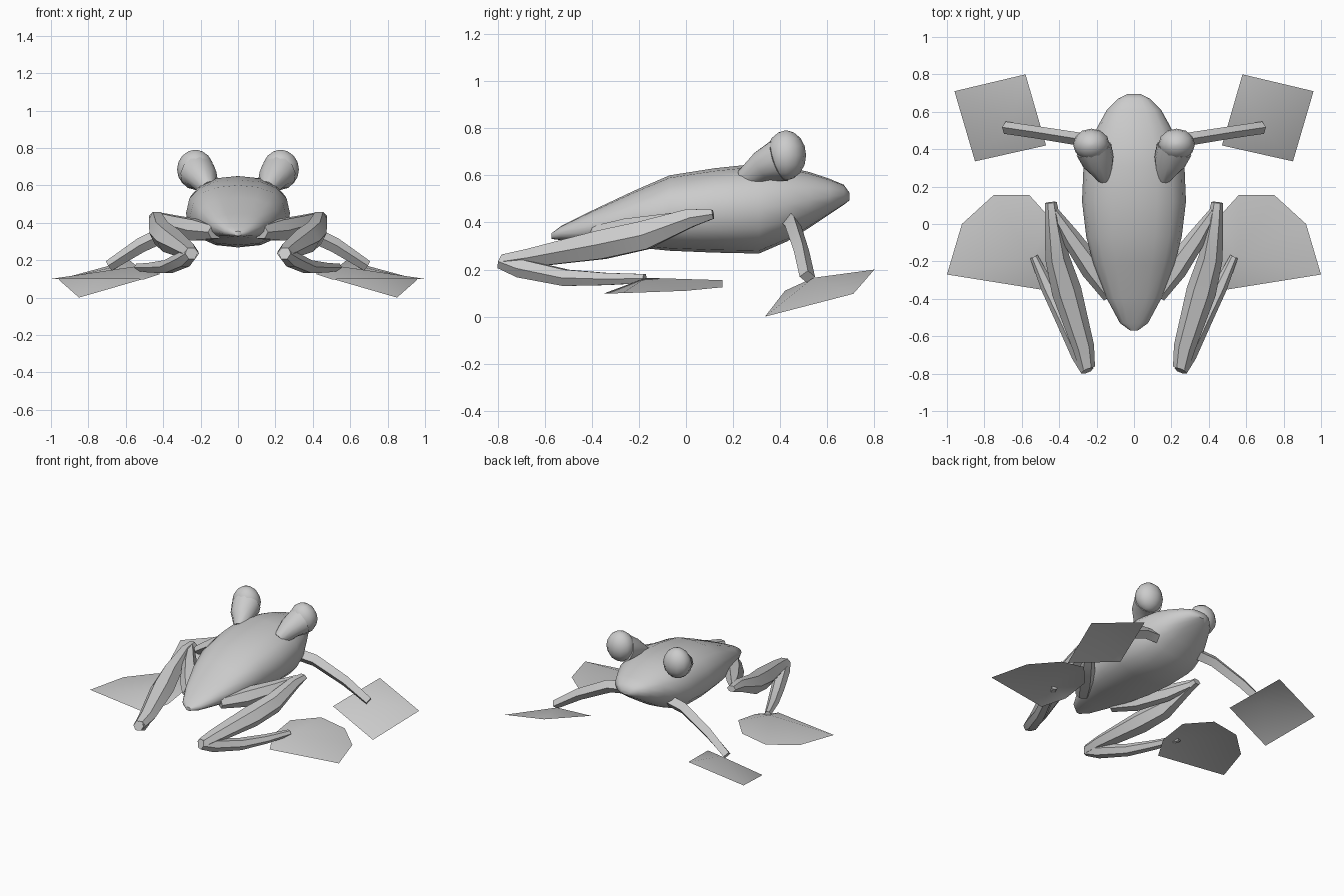
import bpy, math
from mathutils import Vector


def make(name, verts, faces, mirror=True, angle=40):
    me = bpy.data.meshes.new(name)
    me.from_pydata([tuple(v) for v in verts], [], faces)
    ob = bpy.data.objects.new(name, me)
    bpy.context.collection.objects.link(ob)
    if mirror:
        m = ob.modifiers.new("mirror", 'MIRROR')
        m.use_mirror_merge = False
    bpy.ops.object.select_all(action='DESELECT')
    ob.select_set(True)
    bpy.context.view_layer.objects.active = ob
    bpy.ops.object.shade_smooth_by_angle(angle=math.radians(angle))
    return ob


def skin(rings):
    n = len(rings[0])
    verts = [v for r in rings for v in r]
    faces = [(i * n + j, i * n + (j + 1) % n, (i + 1) * n + (j + 1) % n, (i + 1) * n + j)
             for i in range(len(rings) - 1) for j in range(n)]
    faces += [tuple(reversed(range(n))), tuple(range(len(verts) - n, len(verts)))]
    return verts, faces


def limb(name, path, sides=6):
    """Tube through (x, y, z, half width, half height) stations."""
    pts = [Vector(p[:3]) for p in path]
    rings = []
    for i, p in enumerate(path):
        t = (pts[min(i + 1, len(pts) - 1)] - pts[max(i - 1, 0)]).normalized()
        s = t.cross(Vector((0, 0, 1))).normalized()
        u = s.cross(t)
        rings.append([pts[i] + s * p[3] * math.cos(a) + u * p[4] * math.sin(a)
                      for a in (math.tau * k / sides for k in range(sides))])
    return make(name, *skin(rings))


def web(name, outline, peak):
    """Thin webbed foot: a fan of faces round a raised point."""
    n = len(outline)
    return make(name, outline + [peak], [(i, (i + 1) % n, n) for i in range(n)])


# body and head: y, half width, top z, bottom z
stations = [(-0.57, 0.02, 0.355, 0.33), (-0.53, 0.075, 0.385, 0.325), (-0.40, 0.145, 0.45, 0.315),
            (-0.22, 0.215, 0.535, 0.295), (-0.07, 0.255, 0.60, 0.28), (0.12, 0.278, 0.63, 0.272),
            (0.31, 0.27, 0.65, 0.268), (0.43, 0.24, 0.635, 0.32), (0.52, 0.195, 0.615, 0.375),
            (0.61, 0.145, 0.585, 0.435), (0.67, 0.085, 0.56, 0.475), (0.695, 0.035, 0.525, 0.495)]
rings = []
for y, w, top, bot in stations:
    ring = []
    for k in range(16):
        a = math.tau * k / 16
        c, s = math.cos(a), math.sin(a)
        ring.append((w * math.copysign(abs(c) ** 0.85, c), y,
                     (top + bot) / 2 + (top - bot) / 2 * math.copysign(abs(s) ** 0.85, s)))
    rings.append(ring[::-1])
make("body", *skin(rings), mirror=False)

# bulging eyes and the lids that carry them down into the head
def ball(name, centre, radii, seg=12, rows=8):
    rings = []
    for i in range(rows + 1):
        t = math.pi * min(max(i / rows, 0.03), 0.97)
        rings.append([(centre[0] + radii[0] * math.sin(t) * math.cos(math.tau * k / seg),
                       centre[1] + radii[1] * math.sin(t) * math.sin(math.tau * k / seg),
                       centre[2] - radii[2] * math.cos(t)) for k in range(seg)])
    return make(name, *skin(rings))


ball("eye", (0.228, 0.425, 0.685), (0.098, 0.085, 0.105))
limb("eyelid", [(0.16, 0.25, 0.58, 0.04, 0.05), (0.19, 0.33, 0.64, 0.085, 0.07),
                (0.215, 0.40, 0.665, 0.098, 0.095)], 12)

# front legs and webbed feet
limb("front_leg", [(0.18, 0.44, 0.40, 0.035, 0.045), (0.30, 0.455, 0.385, 0.035, 0.045),
                   (0.52, 0.49, 0.28, 0.033, 0.04), (0.69, 0.515, 0.17, 0.033, 0.03)], 4)
web("front_foot", [(0.58, 0.80, 0.20), (0.47, 0.42, 0.11), (0.85, 0.335, 0.0), (0.96, 0.71, 0.097)],
    (0.66, 0.54, 0.165))

# hind legs folded back on themselves
limb("thigh", [(0.12, -0.38, 0.35, 0.05, 0.04), (0.22, -0.24, 0.36, 0.065, 0.065),
               (0.34, -0.07, 0.39, 0.05, 0.055), (0.43, 0.07, 0.43, 0.025, 0.03)])
limb("shin", [(0.445, 0.115, 0.435, 0.032, 0.022), (0.435, 0.02, 0.42, 0.042, 0.045),
              (0.41, -0.18, 0.345, 0.065, 0.07), (0.36, -0.36, 0.305, 0.08, 0.07),
              (0.27, -0.66, 0.25, 0.058, 0.045), (0.25, -0.77, 0.235, 0.042, 0.035)])
limb("ankle", [(0.25, -0.785, 0.235, 0.035, 0.035), (0.285, -0.70, 0.205, 0.05, 0.045),
               (0.375, -0.51, 0.165, 0.045, 0.04), (0.46, -0.34, 0.16, 0.038, 0.03),
               (0.535, -0.175, 0.162, 0.022, 0.022)])
web("hind_foot", [(0.56, 0.155, 0.155), (0.42, 0.0, 0.155), (0.42, -0.20, 0.125), (0.50, -0.35, 0.098),
                  (1.0, -0.27, 0.10), (0.92, 0.0, 0.11), (0.75, 0.155, 0.125)],
    (0.56, -0.17, 0.165))
